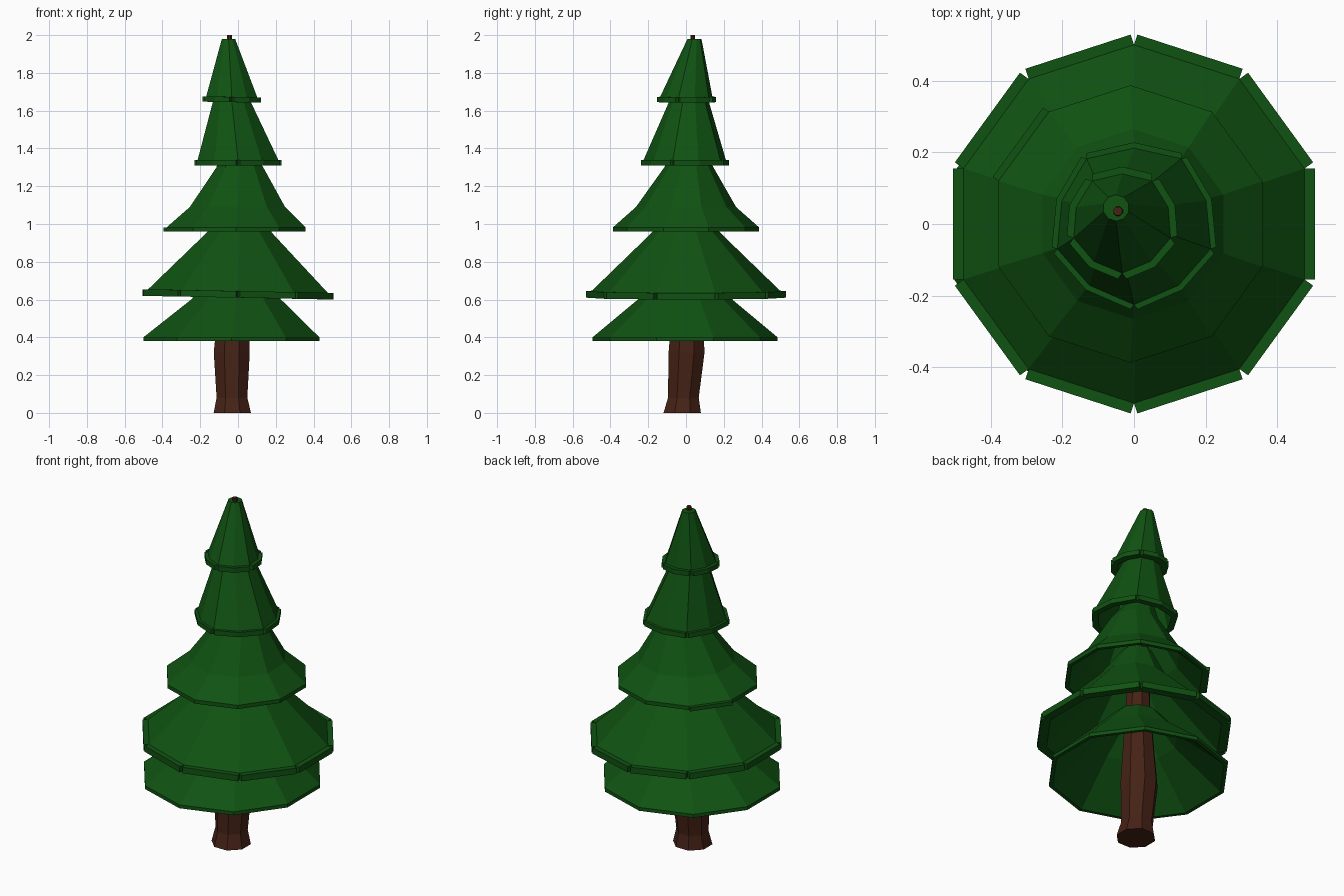
import bpy, bmesh, math
from mathutils import Vector

if "Cube" in bpy.data.objects:
    bpy.data.objects.remove(bpy.data.objects["Cube"])


def material(name, rgb):
    m = bpy.data.materials.new(name)
    m.diffuse_color = (*rgb, 1)
    m.use_nodes = True
    m.node_tree.nodes["Principled BSDF"].inputs["Base Color"].default_value = m.diffuse_color
    return m


GREEN = material("needle_green", (0.005, 0.085, 0.006))
BROWN = material("bark_brown", (0.06, 0.016, 0.008))


def finish(bm, name, mat):
    bm.normal_update()
    me = bpy.data.meshes.new(name)
    bm.to_mesh(me)
    bm.free()
    ob = bpy.data.objects.new(name, me)
    me.materials.append(mat)
    bpy.context.collection.objects.link(ob)
    return ob


def ring(bm, n, x, y, z, r, start=-90, mid=1.0, tilt=0.0):
    vs = []
    for i in range(n):
        a = math.radians(start + 360 * i / n)
        k = r * (mid if i % 2 else 1.0)
        dx = k * math.cos(a)
        vs.append(bm.verts.new((x + dx, y + k * math.sin(a), z + tilt * dx)))
    return vs


def bridge(bm, a, b):
    n = len(a)
    return [bm.faces.new((a[i], a[(i + 1) % n], b[(i + 1) % n], b[i])) for i in range(n)]


def tier(name, rows, lip, flaps=(), out=0.03, tilt=0.0, wall=0.02, cap=False):
    """Hollow ten-sided skirt. rows: (x, y, z, radius, mid factor), bottom to top.
    flaps: groups of rim faces that are pulled outward."""
    bm = bmesh.new()
    x, y, z, r, mid = rows[0]
    bottom = ring(bm, 10, x, y, z, r, mid=mid, tilt=tilt)
    outer = [ring(bm, 10, a, b, c + (lip if i == 0 else 0), d, mid=m, tilt=tilt)
             for i, (a, b, c, d, m) in enumerate(rows)]
    inner = [ring(bm, 10, a, b, c - (wall * 0.6 if i else 0), max(d - wall, 0.005), mid=m, tilt=tilt)
             for i, (a, b, c, d, m) in enumerate(rows)]
    rim = bridge(bm, bottom, outer[0])
    for a, b in zip(outer, outer[1:]):
        bridge(bm, a, b)
    for a, b in zip(inner, inner[1:]):
        bridge(bm, b, a)
    bridge(bm, inner[0], bottom)
    if cap:
        bm.faces.new(outer[-1])
    else:
        bridge(bm, outer[-1], inner[-1])
    bm.normal_update()
    for group in flaps:
        faces = [rim[i] for i in group]
        d = sum((f.normal for f in faces), Vector()).normalized() * out
        res = bmesh.ops.extrude_face_region(bm, geom=faces)
        bmesh.ops.translate(bm, vec=d, verts=[g for g in res["geom"] if isinstance(g, bmesh.types.BMVert)])
        bmesh.ops.delete(bm, geom=[f for f in faces if f.is_valid], context='FACES_ONLY')
    return finish(bm, name, GREEN)


singles = [(i,) for i in range(10)]
pairs = [(i, i + 1) for i in range(0, 10, 2)]

# Skirts of branches, lowest first
tier("branches_1", [(-0.035, -0.005, 0.38, 0.49, 1), (-0.01, -0.005, 0.60, 0.25, 1),
                    (-0.02, 0, 0.74, 0.12, 1)], 0.02)
tier("branches_2", [(0, 0, 0.61, 0.50, 1), (0.01, 0, 0.955, 0.18, 1),
                    (-0.01, 0.01, 1.12, 0.08, 1)], 0.035, singles, 0.03, -0.02)
tier("branches_3", [(-0.01, 0, 0.96, 0.387, 1), (-0.003, 0, 1.09, 0.265, 1),
                    (0.01, 0.015, 1.30, 0.13, 1), (-0.02, 0.02, 1.40, 0.08, 1)],
     0.022, [(6,)], 0.02)
tier("branches_4", [(0, 0, 1.31, 0.225, 0.94), (-0.032, 0.015, 1.64, 0.108, 1),
                    (-0.035, 0.02, 1.72, 0.075, 1)], 0.028, pairs, 0.016)
tier("branches_5", [(-0.033, 0.005, 1.645, 0.142, 0.95), (-0.05, 0.045, 1.98, 0.037, 1)],
     0.028, pairs, 0.02, -0.02, cap=True)

# Gently bent trunk running up to the tip
bm = bmesh.new()
path = [(-0.03, -0.02, 0.0, 0.107), (-0.032, -0.014, 0.08, 0.088), (-0.033, 0.003, 0.32, 0.103),
        (-0.02, 0.01, 0.80, 0.068), (-0.02, 0.02, 1.35, 0.045), (-0.045, 0.036, 2.0, 0.013)]
rings = [ring(bm, 8, x, y, z, r, 22.5) for x, y, z, r in path]
for a, b in zip(rings, rings[1:]):
    bridge(bm, a, b)
bm.faces.new(rings[0][::-1])
bm.faces.new(rings[-1])
finish(bm, "trunk", BROWN)
